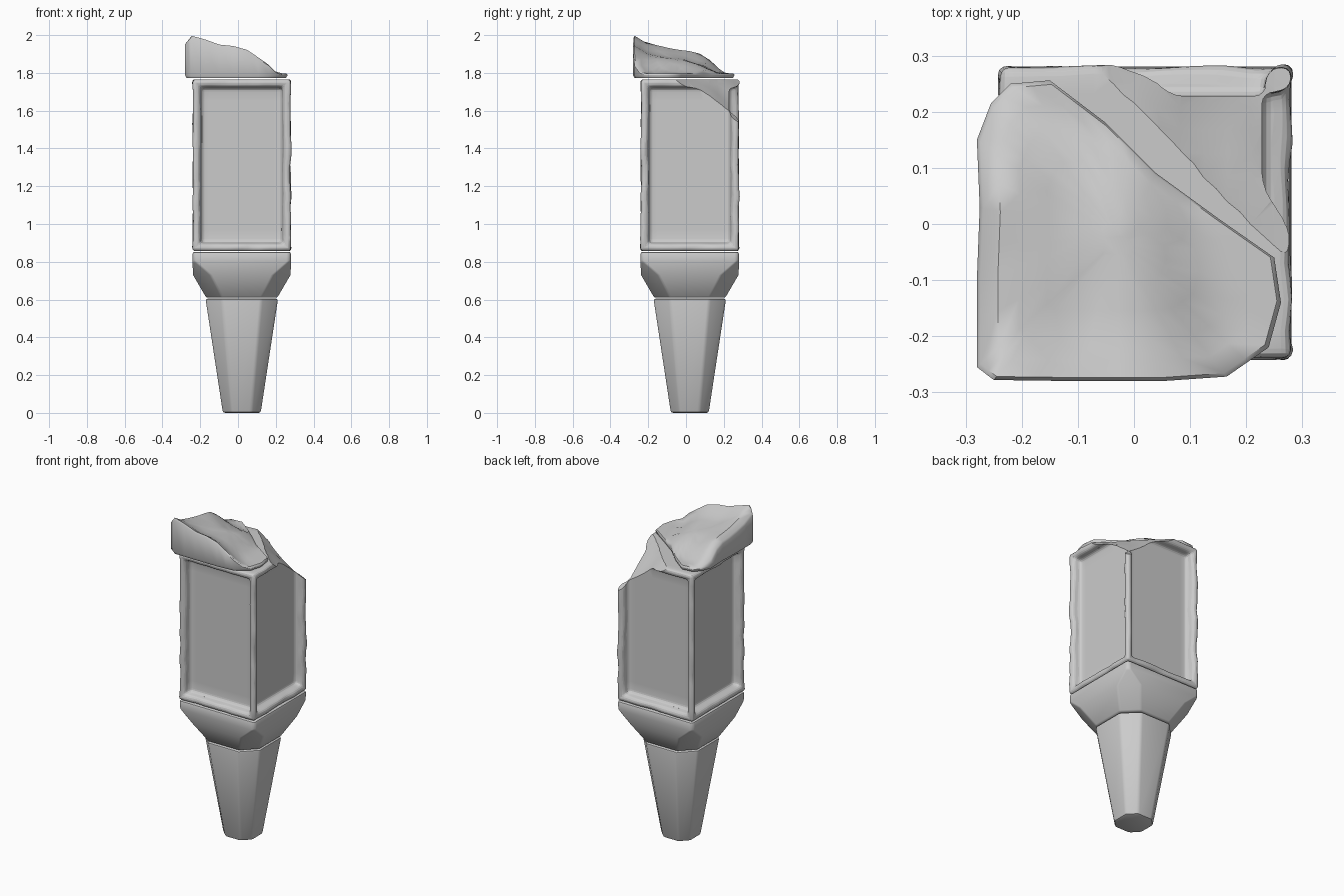
import bpy, bmesh
from mathutils import Vector, noise

if "Cube" in bpy.data.objects:
    bpy.data.objects.remove(bpy.data.objects["Cube"])

CX = CY = 0.02          # the column axis sits slightly off the bounding-box centre


def make_object(name, bm):
    bmesh.ops.recalc_face_normals(bm, faces=bm.faces)
    mesh = bpy.data.meshes.new(name)
    bm.to_mesh(mesh)
    bm.free()
    obj = bpy.data.objects.new(name, mesh)
    bpy.context.collection.objects.link(obj)
    return obj


def select(obj):
    bpy.ops.object.select_all(action='DESELECT')
    obj.select_set(True)
    bpy.context.view_layer.objects.active = obj


def smooth(obj, angle=0.6):
    select(obj)
    bpy.ops.object.shade_smooth_by_angle(angle=angle)


def modify(obj, kind, **settings):
    mod = obj.modifiers.new(kind.title(), kind)
    for key, value in settings.items():
        setattr(mod, key, value)
    select(obj)
    bpy.ops.object.modifier_apply(modifier=mod.name)


def loft(name, rings, cap_ends=True):
    bm = bmesh.new()
    loops = [[bm.verts.new(p) for p in ring] for ring in rings]
    n = len(loops[0])
    for a, b in zip(loops, loops[1:]):
        for i in range(n):
            j = (i + 1) % n
            bm.faces.new((a[i], a[j], b[j], b[i]))
    if cap_ends:
        bm.faces.new(loops[0])
        bm.faces.new(loops[-1])
    return make_object(name, bm)


def chamfered_square(z, half, flat):
    pts = [(half, -flat), (half, flat), (flat, half), (-flat, half),
           (-half, flat), (-half, -flat), (-flat, -half), (flat, -half)]
    return [(CX + x, CY + y, z) for x, y in pts]


def interp(table, t):
    for (a, va), (b, vb) in zip(table, table[1:]):
        if t <= b:
            return va + (vb - va) * max(0, t - a) / (b - a)
    return table[-1][1]


# Tapered eight-sided shaft
shaft = loft("tapered_shaft", [chamfered_square(0, .1, .05),
                               chamfered_square(.605, .192, .104)])
modify(shaft, 'BEVEL', width=.012, segments=2)
smooth(shaft)

# Faceted collar, square on top and eight-sided below
collar = loft("faceted_collar", [chamfered_square(.61, .188, .104),
                                 chamfered_square(.73, .258, .165),
                                 chamfered_square(.80, .261, .245),
                                 chamfered_square(.852, .26, .248)])
modify(collar, 'BEVEL', width=.012, segments=2)
smooth(collar)

# Upper block with a recessed panel on each side
bm = bmesh.new()
bmesh.ops.create_cube(bm, size=1)
for v in bm.verts:
    v.co = (CX + v.co.x * .52, CY + v.co.y * .52, 1.311 + v.co.z * .91)
bm.normal_update()
sides = [f for f in bm.faces if abs(f.normal.z) < .5]
bmesh.ops.inset_individual(bm, faces=sides, thickness=.052)
bmesh.ops.inset_individual(bm, faces=sides, thickness=.018, depth=-.052)
block = make_object("panelled_block", bm)
modify(block, 'BEVEL', width=.016, segments=3)
modify(block, 'SUBSURF', subdivision_type='SIMPLE', levels=4)

# Worn edges on the block frame
for v in block.data.vertices:
    if max(abs(v.co.x - CX), abs(v.co.y - CY)) > .225:
        out = Vector((v.co.x - CX, v.co.y - CY, 0)).normalized()
        v.co += out * (noise.noise(v.co * 13) * .009 - .001)

# Broken-off back right corner of the block
N = 24
bm = bmesh.new()
bmesh.ops.create_grid(bm, x_segments=N, y_segments=N, size=.5)
for v in bm.verts:
    x, y = v.co.x, v.co.y
    rough = noise.noise(Vector((x * 7, y * 7, 3))) * .025
    v.co.z = 1.775 - .66 * (x + y - .2) + rough
top = bmesh.ops.extrude_face_region(bm, geom=bm.faces[:])["geom"]
for v in top:
    if isinstance(v, bmesh.types.BMVert):
        v.co.z = 3
cutter = make_object("break_cutter", bm)
cutter.hide_render = True
modify(block, 'BOOLEAN', object=cutter, operation='DIFFERENCE', solver='EXACT')
bpy.data.objects.remove(cutter)
smooth(block)

# Broken cap: outline seen from above, and a sloping ragged top
outline = [(-.28, .15), (-.255, .215), (-.22, .25), (-.15, .256), (-.05, .18),
           (.04, .09), (.15, .01), (.25, -.06), (.262, -.14), (.24, -.22),
           (.165, -.272), (.05, -.28), (-.1, -.28), (-.25, -.278),
           (-.28, -.255), (-.28, -.1), (-.275, .03)]
along_x = [(-.28, 1.97), (-.24, 2.0), (-.1, 1.95), (0, 1.94), (.06, 1.915),
           (.15, 1.85), (.26, 1.79)]
along_y = [(-.27, 0), (-.2, -.045), (0, -.08), (.1, -.11), (.2, -.19), (.26, -.23)]


def cap_height(x, y):
    rough = noise.noise(Vector((x * 9, y * 9, 1))) * .008
    return min(2.0, max(interp(along_x, x) + interp(along_y, y) + rough, 1.798))


fine = []
for p, q in zip(outline, outline[1:] + outline[:1]):
    fine += [p, ((p[0] + q[0]) / 2, (p[1] + q[1]) / 2)]


def scaled(s):
    return [(-.03 + (x + .03) * s, -.03 + (y + .03) * s) for x, y in fine]


rings = [[(x, y, 1.772) for x, y in scaled(.97)],
         [(x, y, 1.787) for x, y in scaled(1)]]
rings += [[(x, y, cap_height(x, y) - drop) for x, y in scaled(s)]
          for s, drop in ((1, .008), (.975, 0), (.85, 0), (.7, 0), (.5, 0), (.3, 0), (.1, 0))]
cap = loft("broken_cap", rings)
smooth(cap, .8)
